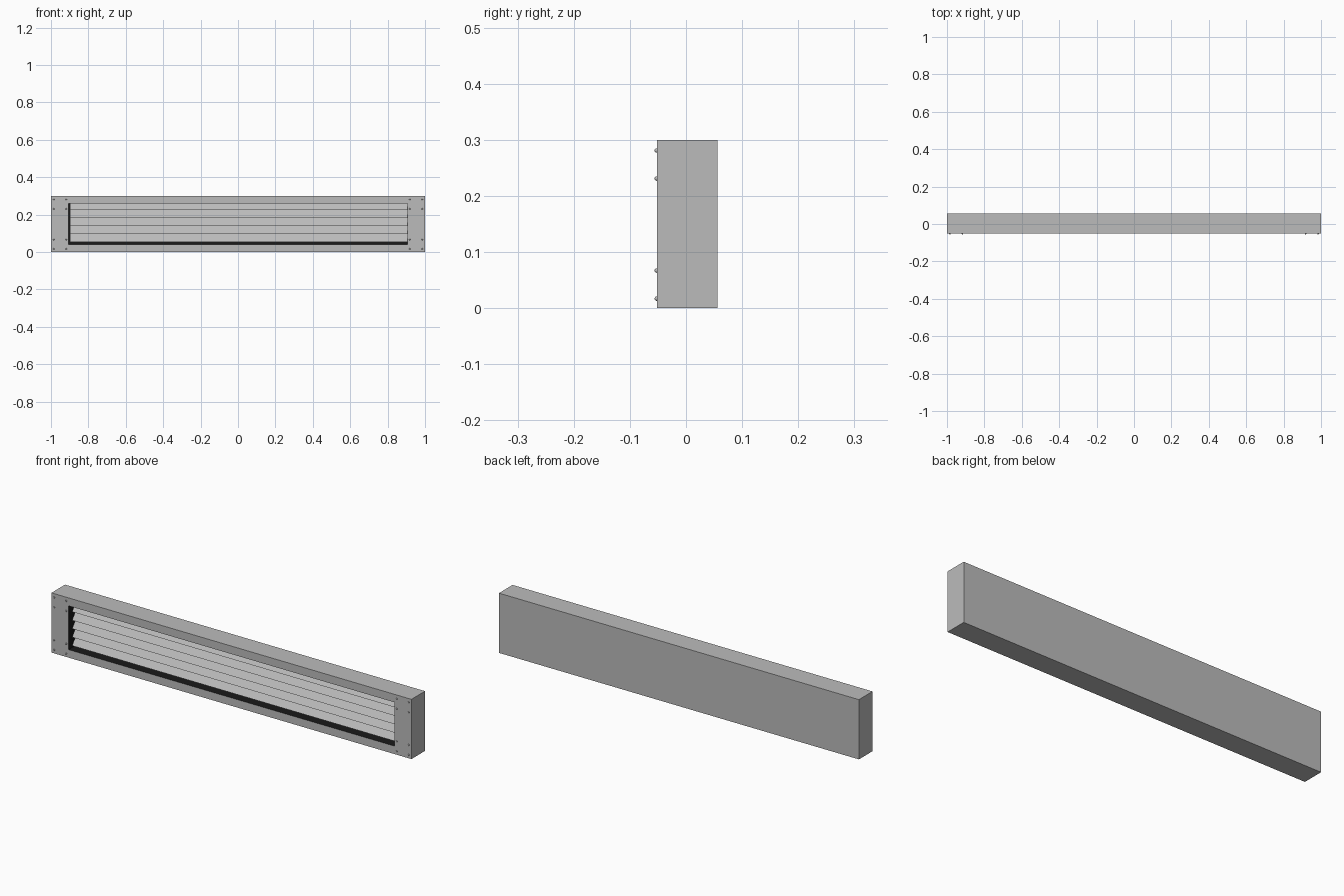
import bpy, bmesh, math
from mathutils import Matrix

if "Cube" in bpy.data.objects:
    bpy.data.objects.remove(bpy.data.objects["Cube"])

FRONT, BACK = -0.052, 0.056
black = bpy.data.materials.new("dark_interior")
black.diffuse_color = (0.01, 0.01, 0.01, 1)
black.use_nodes = True
black.node_tree.nodes["Principled BSDF"].inputs["Base Color"].default_value = black.diffuse_color
grey = bpy.data.materials.new("grey_metal")
grey.diffuse_color = (0.5, 0.5, 0.5, 1)
grey.use_nodes = True
grey.node_tree.nodes["Principled BSDF"].inputs["Base Color"].default_value = grey.diffuse_color


def finish(name, bm, mats=()):
    bmesh.ops.recalc_face_normals(bm, faces=bm.faces)
    me = bpy.data.meshes.new(name)
    bm.to_mesh(me)
    bm.free()
    for m in mats:
        me.materials.append(m)
    ob = bpy.data.objects.new(name, me)
    bpy.context.collection.objects.link(ob)
    return ob


# housing: box with a recessed front opening
bm = bmesh.new()
bmesh.ops.create_cube(bm, size=1, matrix=Matrix.Translation((0, (FRONT + BACK) / 2, 0.15))
                      @ Matrix.Diagonal((2, BACK - FRONT, 0.3, 1)))
bm.faces.ensure_lookup_table()
front = min(bm.faces, key=lambda f: f.calc_center_median().y)
bmesh.ops.inset_region(bm, faces=[front], thickness=0.03)
for v in front.verts:
    v.co.x = math.copysign(0.905, v.co.x)
    v.co.z = 0.26 if v.co.z > 0.15 else 0.04
ext = bmesh.ops.extrude_discrete_faces(bm, faces=[front])
floor = ext["faces"][0]
for v in floor.verts:
    v.co.y = 0.03
floor.material_index = 1
for e in floor.edges:
    for f in e.link_faces:
        f.material_index = 1
finish("housing", bm, (grey, black))

# slanted louver slats, lower edge towards the front
for i in range(5):
    z = 0.055 + 0.0425 * i
    top = min(z + 0.045, 0.2595)
    y0, t = -0.034, 0.004
    y1 = y0 + (top - z) * 0.75
    profile = [(y0, z), (y1, top), (y1 + t, top), (y0 + t, z)]
    bm = bmesh.new()
    face = bm.faces.new([bm.verts.new((-0.898, y, h)) for y, h in profile])
    r = bmesh.ops.extrude_face_region(bm, geom=[face])
    moved = [g for g in r["geom"] if isinstance(g, bmesh.types.BMVert)]
    bmesh.ops.translate(bm, verts=moved, vec=(1.803, 0, 0))
    finish(f"louver_slat_{i + 1}", bm, (grey,))

# round screw heads in the four corners
bm = bmesh.new()
for x in (-0.985, -0.918, 0.918, 0.985):
    for z in (0.017, 0.067, 0.231, 0.281):
        bmesh.ops.create_uvsphere(bm, u_segments=12, v_segments=8, radius=0.004,
                                  matrix=Matrix.Translation((x, FRONT, z)))
for f in bm.faces:
    f.smooth = True
finish("screws", bm, (grey,))
